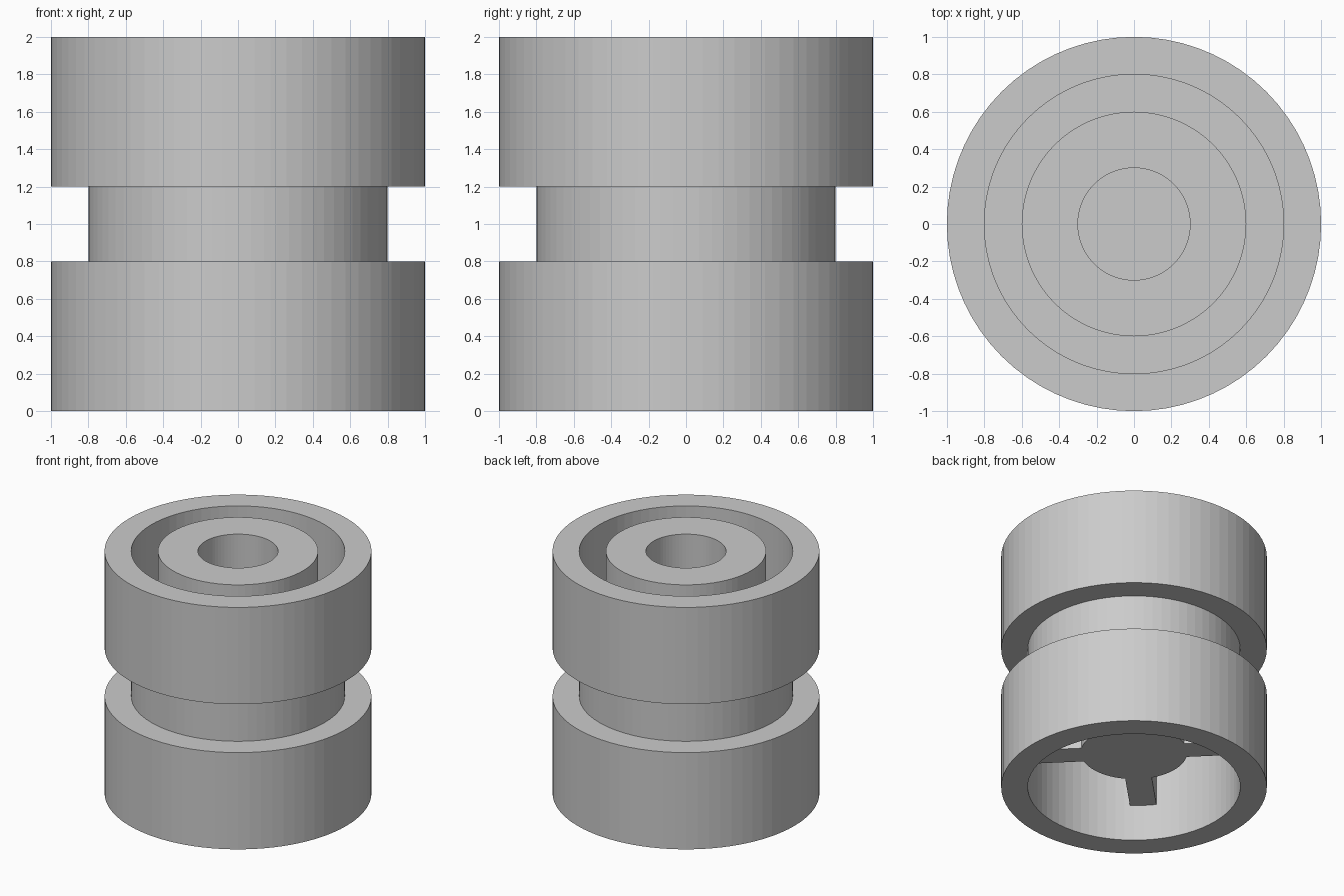
import bpy, bmesh, math
from mathutils import Matrix

cube = bpy.data.objects.get("Cube")
if cube:
    bpy.data.objects.remove(cube, do_unlink=True)

SIDES = 72

grey = bpy.data.materials.new("light grey")
grey.use_nodes = True
grey.diffuse_color = (0.6, 0.6, 0.6, 1)
grey.node_tree.nodes["Principled BSDF"].inputs["Base Color"].default_value = (0.6, 0.6, 0.6, 1)


def add_object(name, bm):
    bmesh.ops.recalc_face_normals(bm, faces=bm.faces)
    mesh = bpy.data.meshes.new(name)
    bm.to_mesh(mesh)
    bm.free()
    mesh.materials.append(grey)
    obj = bpy.data.objects.new(name, mesh)
    bpy.context.collection.objects.link(obj)
    return obj


def tube(name, outer, inner, low, high):
    """Ring with a rectangular section, spun round the z axis."""
    bm = bmesh.new()
    section = [(outer, low), (outer, high), (inner, high), (inner, low)]
    verts = [bm.verts.new((r, 0, z)) for r, z in section]
    edges = [bm.edges.new((verts[i], verts[(i + 1) % 4])) for i in range(4)]
    bmesh.ops.spin(bm, geom=verts + edges, cent=(0, 0, 0), axis=(0, 0, 1),
                   angle=math.tau, steps=SIDES, use_duplicate=False)
    bmesh.ops.remove_doubles(bm, verts=bm.verts, dist=0.0001)
    return add_object(name, bm)


def disc(name, radius, low, high):
    bm = bmesh.new()
    bmesh.ops.create_cone(bm, cap_ends=True, segments=SIDES, radius1=radius,
                          radius2=radius, depth=high - low,
                          matrix=Matrix.Translation((0, 0, (low + high) / 2)))
    # line the corners up with those of the spun rings
    bmesh.ops.rotate(bm, verts=bm.verts, matrix=Matrix.Rotation(math.pi / 2, 3, 'Z'))
    return add_object(name, bm)


def spoke(name, angle, start, end, width, low, high):
    bm = bmesh.new()
    bmesh.ops.create_cube(bm, size=1)
    bmesh.ops.scale(bm, verts=bm.verts, vec=(end - start, width, high - low))
    bmesh.ops.translate(bm, verts=bm.verts, vec=((start + end) / 2, 0, (low + high) / 2))
    bmesh.ops.rotate(bm, verts=bm.verts, matrix=Matrix.Rotation(angle, 3, 'Z'))
    return add_object(name, bm)


# Outer rims above and below the groove, joined by the solid waist
tube("lower_rim", 1.0, 0.8, 0.0, 0.8)
tube("upper_rim", 1.0, 0.8, 1.2, 2.0)
disc("waist", 0.8, 0.8, 1.2)

# Bored boss inside the upper rim
tube("upper_boss", 0.6, 0.3, 1.15, 2.0)

# Hub and four diagonal spokes inside the lower rim
disc("lower_hub", 0.4, 0.3, 0.85)
for i in range(4):
    spoke(f"spoke_{i + 1}", math.pi / 4 + i * math.pi / 2, 0.385, 0.82, 0.2, 0.3, 0.79)
